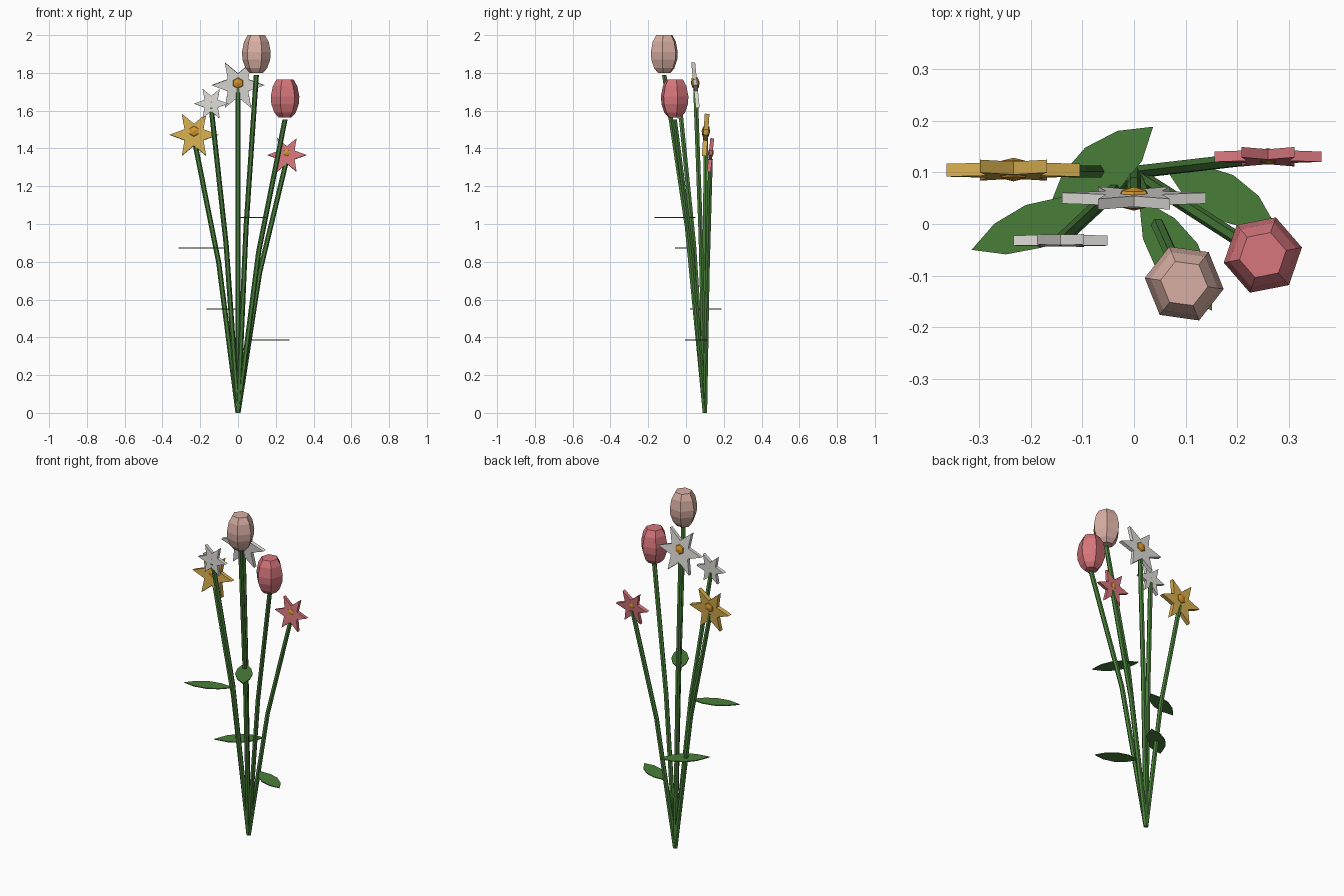
import bpy, bmesh, math
from mathutils import Vector, Matrix

if "Cube" in bpy.data.objects:
    bpy.data.objects.remove(bpy.data.objects["Cube"])


def material(name, rgb):
    m = bpy.data.materials.new(name)
    m.diffuse_color = (*rgb, 1)
    m.use_nodes = True
    m.node_tree.nodes["Principled BSDF"].inputs["Base Color"].default_value = m.diffuse_color
    return m


GREEN = material("leaf green", (0.066, 0.21, 0.042))
WHITE = material("petal white", (0.72, 0.71, 0.68))
YELLOW = material("petal yellow", (0.68, 0.42, 0.08))
ROSE = material("petal rose", (0.67, 0.18, 0.20))
PALE = material("petal pale pink", (0.69, 0.43, 0.37))
GOLD = material("center gold", (0.66, 0.30, 0.025))


def finish(name, bm, mat):
    bmesh.ops.recalc_face_normals(bm, faces=bm.faces)
    me = bpy.data.meshes.new(name)
    bm.to_mesh(me)
    bm.free()
    me.materials.append(mat)
    ob = bpy.data.objects.new(name, me)
    bpy.context.collection.objects.link(ob)
    return ob


def loft(name, rings, mat):
    """Skin a list of equal-length point rings and cap both ends."""
    bm = bmesh.new()
    vs = [[bm.verts.new(p) for p in r] for r in rings]
    n = len(vs[0])
    for a, b in zip(vs, vs[1:]):
        for i in range(n):
            j = (i + 1) % n
            bm.faces.new((a[i], a[j], b[j], b[i]))
    bm.faces.new(vs[0][::-1])
    bm.faces.new(vs[-1])
    return finish(name, bm, mat)


def circle(c, r, n=6, rot=0.0):
    return [Vector(c) + Vector((r * math.cos(rot + i * math.tau / n),
                                r * math.sin(rot + i * math.tau / n), 0)) for i in range(n)]


BASE = Vector((0, 0.10, 0))


# Stem: six-sided, with one bend a little above the middle
def stem(name, top):
    top = Vector(top)
    d = top - BASE
    mid = BASE + Vector((d.x * 0.44, d.y * 0.44, d.z * 0.55))
    loft(name, [circle(p, 0.0135) for p in (BASE, mid, top)], GREEN)


# Tulip: six-sided closed cup
def tulip(name, x, y, z, rot, mat):
    prof = [(0.036, 0), (0.058, 0.025), (0.074, 0.07), (0.077, 0.11), (0.066, 0.165), (0.046, 0.2)]
    loft(name + "_cup", [circle((x, y, z + h), r, 6, math.radians(rot)) for r, h in prof], mat)
    stem(name + "_stem", (x, y, z - 0.012))


# Star flower: thin six-pointed plate with a low-poly center
def star(name, x, y, z, r, thick, tilt, ball, lift, mat):
    m = Matrix.Translation((x, y, z)) @ Matrix.Rotation(-math.atan(tilt), 4, 'X')
    rings = []
    for side in (-thick / 2, thick / 2):
        ring = []
        for i in range(12):
            a, q = i * math.pi / 6, r if i % 2 == 0 else r * 0.45
            ring.append(m @ Vector((q * math.cos(a), side, q * math.sin(a))))
        rings.append(ring)
    loft(name + "_petals", rings, mat)
    bm = bmesh.new()
    bmesh.ops.create_uvsphere(bm, u_segments=6, v_segments=4, radius=ball)
    bm.transform(m @ Matrix.Translation((0, 0, lift)) @ Matrix.Diagonal((1, 0.62, 1, 1))
                 @ Matrix.Rotation(math.pi / 2, 4, 'X'))
    finish(name + "_center", bm, GOLD)
    stem(name + "_stem", (x, y, z - 0.02))


# Leaf: thin flat horizontal blade from start to tip
def leaf(name, start, tip, z, half):
    s, t = Vector((*start, z)), Vector((*tip, z))
    d = t - s
    n = Vector((-d.y, d.x, 0)).normalized() * half
    prof = [(0.1, 0.3), (0.27, 0.78), (0.52, 1), (0.78, 0.72)]
    pts = [s] + [s + d * u + n * w for u, w in prof] + [t]
    pts += [s + d * u - n * w for u, w in reversed(prof)]
    h = Vector((0, 0, 0.0025))
    loft(name, [[p - h for p in pts], [p + h for p in pts]], GREEN)


tulip("pale_tulip", 0.097, -0.115, 1.80, -8, PALE)
tulip("rose_tulip", 0.249, -0.060, 1.565, 11, ROSE)

star("large_white_star", 0.0, 0.05, 1.735, 0.139, 0.021, -0.10, 0.037, 0.012, WHITE)
star("yellow_star", -0.233, 0.104, 1.472, 0.129, 0.025, 0.07, 0.037, 0.018, YELLOW)
star("small_white_star", -0.142, -0.032, 1.637, 0.091, 0.020, 0.03, 0.018, 0.008, WHITE)
star("rose_star", 0.259, 0.130, 1.365, 0.103, 0.020, 0.10, 0.025, 0.012, ROSE)

leaf("upper_front_leaf", (0.01, 0.05), (0.151, -0.168), 1.035, 0.047)
leaf("upper_left_leaf", (-0.063, 0.045), (-0.314, -0.05), 0.873, 0.044)
leaf("lower_back_leaf", (-0.168, 0.02), (0.037, 0.188), 0.55, 0.052)
leaf("lower_right_leaf", (0.06, 0.11), (0.272, 0.0), 0.387, 0.047)
